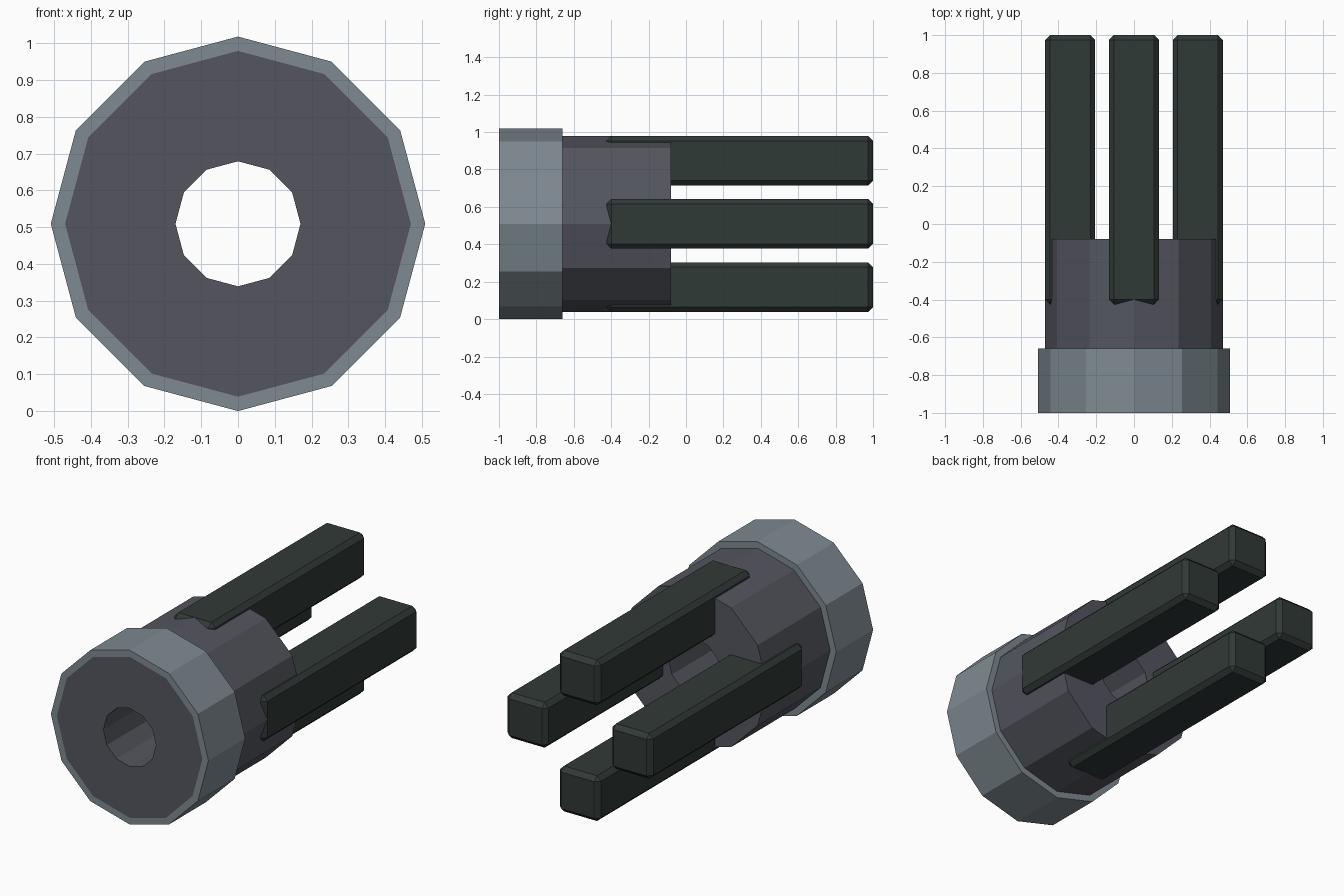
import bpy
import bmesh
import math
from mathutils import Matrix

cube = bpy.data.objects.get("Cube")
if cube:
    bpy.data.objects.remove(cube, do_unlink=True)

AXIS_Z = 0.509   # height of the centre line, which runs along y
SIDES = 12


def material(name, rgb):
    mat = bpy.data.materials.new(name)
    mat.use_nodes = True
    colour = (*rgb, 1.0)
    mat.diffuse_color = colour
    mat.node_tree.nodes["Principled BSDF"].inputs["Base Color"].default_value = colour
    return mat


def finish(name, bm, mat):
    bmesh.ops.recalc_face_normals(bm, faces=bm.faces)
    mesh = bpy.data.meshes.new(name)
    bm.to_mesh(mesh)
    bm.free()
    mesh.materials.append(mat)
    obj = bpy.data.objects.new(name, mesh)
    bpy.context.collection.objects.link(obj)
    return obj


def tube(name, outer, inner, y0, y1, mat):
    """Faceted hollow cylinder along y."""
    bm = bmesh.new()
    profile = [(outer, y0), (outer, y1), (inner, y1), (inner, y0)]
    rings = []
    for radius, y in profile:
        ring = []
        for i in range(SIDES):
            a = math.tau * i / SIDES
            ring.append(bm.verts.new((radius * math.cos(a), y, AXIS_Z + radius * math.sin(a))))
        rings.append(ring)
    for r in range(len(rings)):
        near, far = rings[r], rings[(r + 1) % len(rings)]
        for i in range(SIDES):
            j = (i + 1) % SIDES
            bm.faces.new((near[i], near[j], far[j], far[i]))
    return finish(name, bm, mat)


def prong(name, x, z, mat):
    """Chamfered square bar along y."""
    width, y0, y1 = 0.265, -0.425, 1.0
    bm = bmesh.new()
    place = Matrix.Translation((x, (y0 + y1) / 2, AXIS_Z + z))
    bmesh.ops.create_cube(bm, size=1.0, matrix=place @ Matrix.Diagonal((width, y1 - y0, width, 1)))
    bmesh.ops.bevel(bm, geom=bm.edges[:], offset=0.026, segments=1, affect='EDGES')
    return finish(name, bm, mat)


collar_grey = material("collar_blue_grey", (0.209, 0.254, 0.283))
core_grey = material("core_slate_grey", (0.089, 0.093, 0.114))
prong_dark = material("prong_dark_green_grey", (0.030, 0.041, 0.038))

# Core barrel with a through hole, and the collar around its front
tube("core_barrel", 0.47, 0.17, -1.0, -0.08, core_grey)
tube("front_collar", 0.509, 0.469, -1.0, -0.66, collar_grey)

# Four prongs around the barrel
reach = 0.338
for side, dx, dz in (("left", 1, 0), ("right", -1, 0), ("top", 0, 1), ("bottom", 0, -1)):
    prong(side + "_prong", dx * reach, dz * reach, prong_dark)
